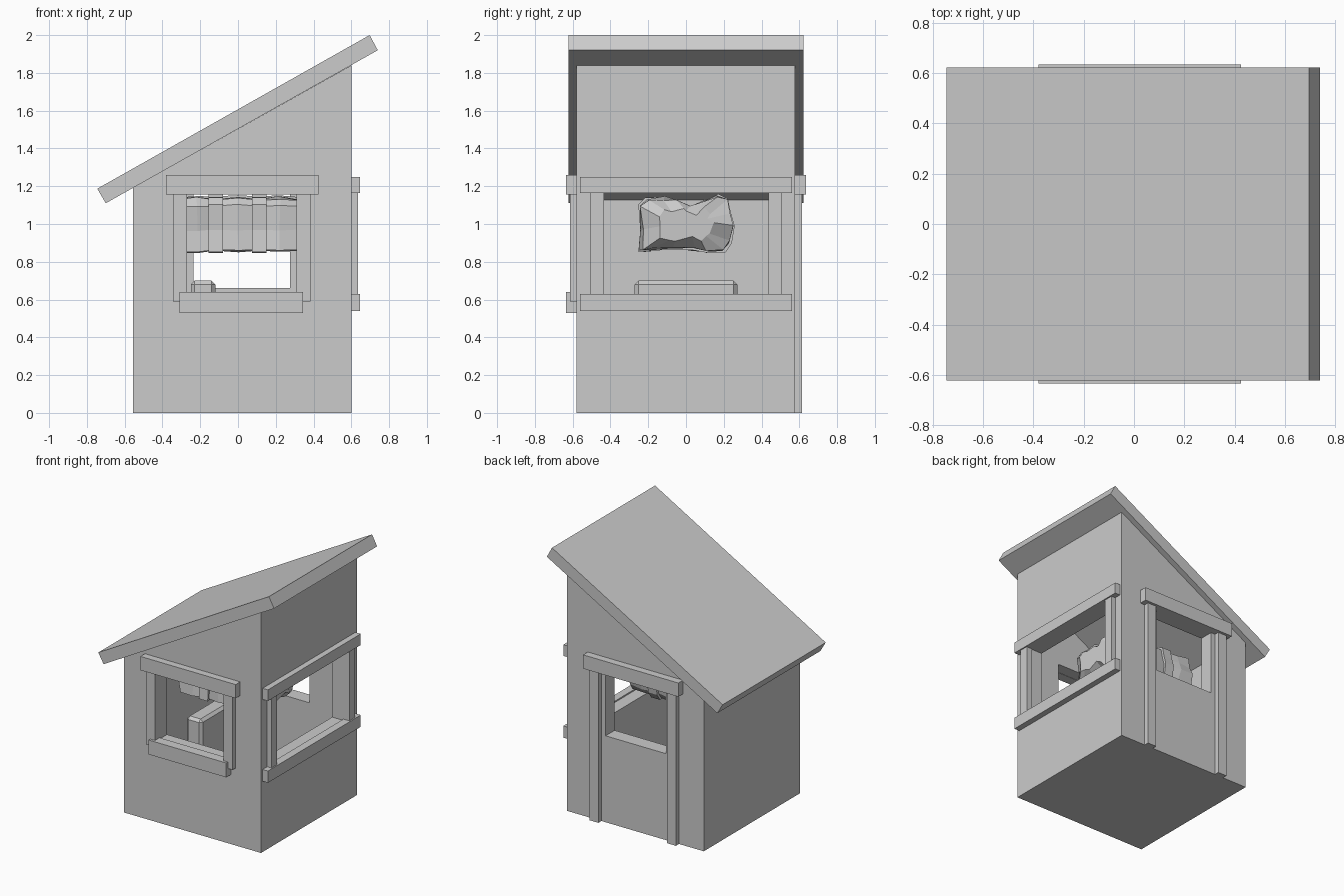
import bpy, bmesh, random

if "Cube" in bpy.data.objects:
    bpy.data.objects.remove(bpy.data.objects["Cube"])

random.seed(4)


def loft(name, rings):
    """Closed solid through a list of matching point rings."""
    bm = bmesh.new()
    vr = [[bm.verts.new(p) for p in r] for r in rings]
    n = len(vr[0])
    for a, b in zip(vr, vr[1:]):
        for i in range(n):
            j = (i + 1) % n
            bm.faces.new((a[i], a[j], b[j], b[i]))
    bm.faces.new(vr[0])
    bm.faces.new(vr[-1])
    bmesh.ops.recalc_face_normals(bm, faces=bm.faces[:])
    me = bpy.data.meshes.new(name)
    bm.to_mesh(me)
    bm.free()
    ob = bpy.data.objects.new(name, me)
    bpy.context.collection.objects.link(ob)
    return ob


def prism(name, profile, y0, y1):
    return loft(name, [[(x, y, z) for x, z in profile] for y in (y0, y1)])


def box(name, x0, x1, y0, y1, z0, z1):
    return prism(name, [(x0, z0), (x1, z0), (x1, z1), (x0, z1)], y0, y1)


def apply_mod(ob, kind, **settings):
    m = ob.modifiers.new(kind.title(), kind)
    for k, v in settings.items():
        setattr(m, k, v)
    bpy.context.view_layer.objects.active = ob
    bpy.ops.object.modifier_apply(modifier=m.name)


def cut(ob, cutter):
    cutter.hide_render = True
    apply_mod(ob, 'BOOLEAN', operation='DIFFERENCE', solver='EXACT', object=cutter)
    bpy.data.objects.remove(cutter)


# hollow hut body with a sloped top
body = prism("hut_walls", [(-.555, 0), (.6, 0), (.6, 1.84), (-.555, 1.192)], -.58, .578)
cut(body, prism("room_cutter", [(-.445, .11), (.49, .11), (.49, 1.652), (-.445, 1.128)], -.47, .468))

# openings: front window, back half door, right window
cut(body, box("front_cutter", -.27, .31, -.7, -.4, .63, 1.157))
cut(body, box("back_cutter", -.235, .275, .4, .7, .66, 1.157))
cut(body, box("right_cutter", .4, .7, -.443, .437, .62, 1.167))

# slanted roof slab
prism("roof", [(-.70, 1.11), (.74, 1.92), (.697, 2.0), (-.745, 1.187)], -.622, .622)

# front window and back door trim
for side, s, foot in (("front", -1, .59), ("back", 1, 0)):
    for label, x in (("left", -.345), ("right", .31)):
        box(f"{side}_{label}_jamb", x, x + .075, s * .56, s * .615, foot, 1.17)
    box(f"{side}_lintel", -.38, .425, s * .56, s * .635, 1.155, 1.26)
box("front_sill", -.31, .345, -.635, -.56, .53, .64)

# right window trim
for label, y in (("near", -.505), ("far", .437)):
    box(f"right_{label}_jamb", .585, .635, y, y + .07, .6, 1.19)
box("right_lintel", .585, .645, -.56, .56, 1.165, 1.25)
box("right_sill", .585, .645, -.56, .56, .54, .63)

# counter inside the room
counter = box("inner_counter", -.25, -.12, -.272, .272, .11, .70)
apply_mod(counter, 'BEVEL', width=.02, segments=1)

# lumpy hanging bundle running left to right
outline = [(-.245, 1.10), (-.21, 1.135), (-.12, 1.14), (-.04, 1.12), (.03, 1.09), (.10, 1.12),
           (.165, 1.155), (.215, 1.13), (.23, 1.06), (.25, .99), (.235, .90), (.20, .85),
           (.12, .85), (.04, .865), (-.08, .87), (-.19, .86), (-.245, .855), (-.235, .97)]


def ring(x, s, jitter=0):
    r = lambda: random.uniform(-jitter, jitter)
    return [(x + r(), y * s + r(), 1 + (z - 1) * s + r()) for y, z in outline]


loft("bundle", [ring(-.39, .55, .02), ring(-.33, .97, .012), ring(-.22, 1, .008), ring(-.12, .94),
                ring(0, .98, .008), ring(.11, .94), ring(.22, 1, .008), ring(.32, .97, .012),
                ring(.37, .55, .02)])

# straps wrapped round the bundle
for label, x in (("left", -.155), ("right", .075)):
    loft(f"{label}_strap", [ring(x, 1.03), ring(x + .075, 1.03)])
